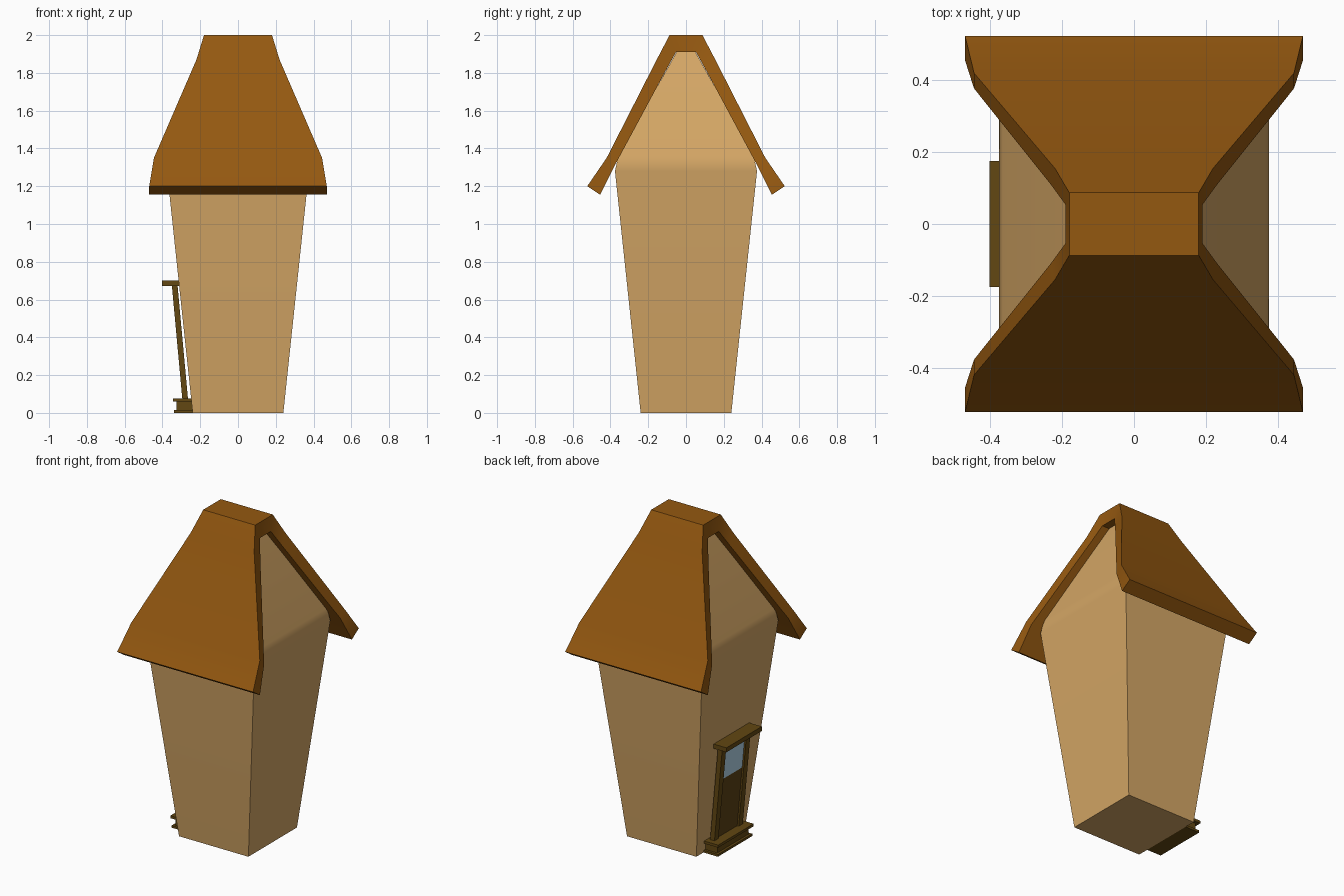
import bpy, bmesh, math
from mathutils import Vector

cube = bpy.data.objects.get("Cube")
if cube:
    bpy.data.objects.remove(cube, do_unlink=True)


def linear(c):
    c /= 255
    return c / 12.92 if c <= 0.04045 else ((c + 0.055) / 1.055) ** 2.4


def material(name, r, g, b):
    m = bpy.data.materials.new(name)
    m.use_nodes = True
    col = (linear(r), linear(g), linear(b), 1)
    m.diffuse_color = col
    m.node_tree.nodes["Principled BSDF"].inputs["Base Color"].default_value = col
    return m


plaster = material("tan plaster", 212, 166, 101)
thatch = material("brown roof", 148, 88, 16)
timber = material("dark timber", 98, 71, 18)
door_wood = material("door wood", 92, 65, 20)
glass = material("pale blue glass", 178, 212, 232)


def finish(name, bm, mat, smooth=False):
    bmesh.ops.recalc_face_normals(bm, faces=bm.faces)
    me = bpy.data.meshes.new(name)
    bm.to_mesh(me)
    bm.free()
    me.materials.append(mat)
    ob = bpy.data.objects.new(name, me)
    bpy.context.collection.objects.link(ob)
    if smooth:
        bpy.ops.object.select_all(action='DESELECT')
        ob.select_set(True)
        bpy.context.view_layer.objects.active = ob
        bpy.ops.object.shade_smooth_by_angle()
        mod = ob.modifiers.new("weighted", 'WEIGHTED_NORMAL')
        mod.keep_sharp = True
    return ob


def bridge(bm, a, b):
    # Quads between two closed rings of equal length
    n = len(a)
    for i in range(n):
        j = (i + 1) % n
        bm.faces.new((a[i], a[j], b[j], b[i]))


def walls():
    # Square tapered tower with gables leaning inward: (half x, half y, z)
    levels = [(0.24, 0.24, 0), (0.376, 0.376, 1.28),
              (0.365, 0.358, 1.36), (0.14, 0.05, 1.91)]
    bm = bmesh.new()
    rings = [[bm.verts.new((sx * x, sy * y, z))
              for sx, sy in ((1, 1), (-1, 1), (-1, -1), (1, -1))]
             for x, y, z in levels]
    for a, b in zip(rings, rings[1:]):
        bridge(bm, a, b)
    bm.faces.new(rings[0])
    bm.faces.new(rings[-1])
    return finish("tower_walls", bm, plaster, True)


def roof():
    # Section points (half x, y, z), from eave to ridge, outside and inside
    outer = [(0.47, 0.523, 1.2), (0.445, 0.42, 1.35), (0.22, 0.155, 1.87), (0.18, 0.087, 2)]
    inner = [(0.47, 0.455, 1.155), (0.445, 0.377, 1.31), (0.23, 0.108, 1.81), (0.19, 0.053, 1.91)]

    def mirror(side):
        return side + [(x, -y, z) for x, y, z in reversed(side)]

    bm = bmesh.new()
    grid = {}
    for key, line in (("out", mirror(outer)), ("in", mirror(inner))):
        for s in (1, -1):
            grid[key, s] = [bm.verts.new((s * x, y, z)) for x, y, z in line]
    loops = [grid["out", 1], grid["out", -1], grid["in", -1], grid["in", 1]]
    for a, b in zip(loops, loops[1:] + loops[:1]):
        for i in range(len(a) - 1):
            bm.faces.new((a[i], a[i + 1], b[i + 1], b[i]))
    # Eave edges
    for i in (0, -1):
        bm.faces.new([l[i] for l in loops])
    return finish("roof", bm, thatch, True)


def box(name, lo, hi, mat, lean=0.0):
    # Box whose x shifts outward with height to follow the leaning wall
    bm = bmesh.new()
    bmesh.ops.create_cube(bm, size=1)
    lo, hi = Vector(lo), Vector(hi)
    for v in bm.verts:
        v.co = Vector([l + (c + 0.5) * (h - l) for l, c, h in zip(lo, v.co, hi)])
        v.co.x -= lean * v.co.z
    return finish(name, bm, mat)


walls()
roof()

# Doorway on the -x wall
LEAN = 0.092
for side, s in (("left", 1), ("right", -1)):
    y0, y1 = sorted((s * 0.1, s * 0.14))
    box(side + "_door_post", (-0.288, y0, 0.07), (-0.258, y1, 0.68), timber, LEAN)
box("door_panel", (-0.277, -0.1, 0.07), (-0.262, 0.1, 0.45), door_wood, LEAN)
box("door_window", (-0.277, -0.1, 0.45), (-0.262, 0.1, 0.68), glass, LEAN)
box("door_lintel", (-0.402, -0.175, 0.672), (-0.31, 0.175, 0.7), timber)

# Step with a slab above and below
box("step_block", (-0.325, -0.155, 0.012), (-0.24, 0.155, 0.062), timber)
box("step_top_slab", (-0.345, -0.175, 0.06), (-0.245, 0.175, 0.076), timber)
box("step_bottom_slab", (-0.34, -0.17, 0), (-0.235, 0.17, 0.014), timber)
